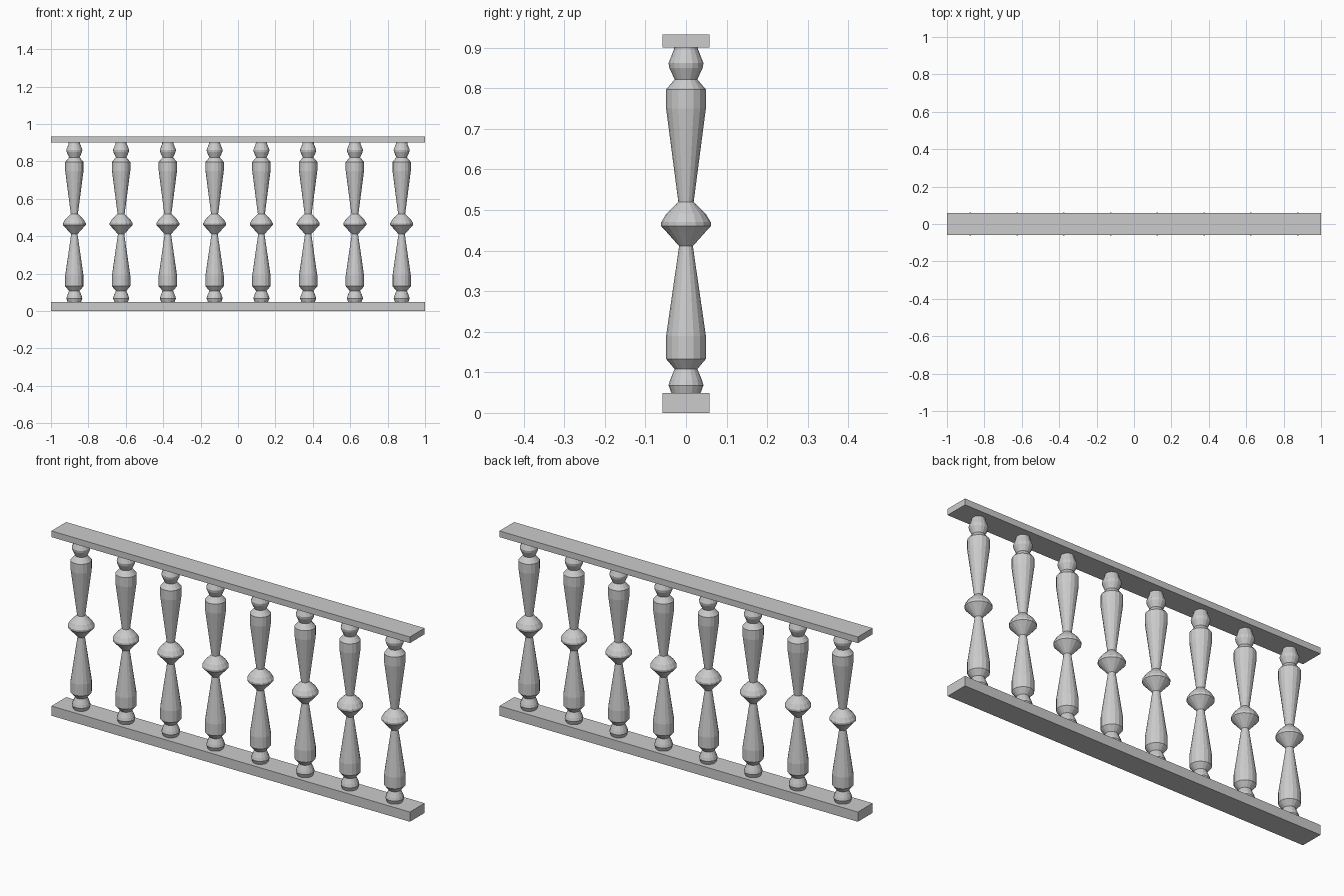
import bpy, bmesh, math

if "Cube" in bpy.data.objects:
    bpy.data.objects.remove(bpy.data.objects["Cube"])

SIDES = 16
# Turned baluster outline: (radius, height)
PROFILE = [
    (0.049, 0.002), (0.049, 0.03), (0.036, 0.049), (0.043, 0.068), (0.039, 0.082),
    (0.028, 0.108), (0.049, 0.133), (0.049, 0.19), (0.017, 0.411),
    (0.049, 0.447), (0.061, 0.460), (0.061, 0.470), (0.049, 0.490), (0.019, 0.520),
    (0.049, 0.750), (0.049, 0.797), (0.028, 0.822), (0.041, 0.850),
    (0.043, 0.862), (0.030, 0.895), (0.030, 0.901),
]


def add_object(name, bm):
    bmesh.ops.recalc_face_normals(bm, faces=bm.faces)
    mesh = bpy.data.meshes.new(name)
    bm.to_mesh(mesh)
    bm.free()
    obj = bpy.data.objects.new(name, mesh)
    bpy.context.collection.objects.link(obj)
    return obj


def rail(name, z0, z1):
    bm = bmesh.new()
    bmesh.ops.create_cube(bm, size=1)
    for v in bm.verts:
        v.co = (v.co.x * 2, v.co.y * 0.117, z0 + (v.co.z + 0.5) * (z1 - z0))
    return add_object(name, bm)


def baluster():
    bm = bmesh.new()
    rings = [[bm.verts.new((r * math.cos(2 * math.pi * i / SIDES),
                            r * math.sin(2 * math.pi * i / SIDES), z))
              for i in range(SIDES)] for r, z in PROFILE]
    for a, b in zip(rings, rings[1:]):
        for i in range(SIDES):
            j = (i + 1) % SIDES
            bm.faces.new((a[i], a[j], b[j], b[i]))
    bm.faces.new(rings[0][::-1])
    bm.faces.new(rings[-1])
    return add_object("baluster_1", bm)


# Bottom and top rails
rail("bottom_rail", 0.0, 0.049)
rail("top_rail", 0.901, 0.932)

# Row of eight identical balusters
first = baluster()
first.location.x = -0.875
for n in range(1, 8):
    copy = bpy.data.objects.new(f"baluster_{n + 1}", first.data)
    copy.location.x = -0.875 + 0.25 * n
    bpy.context.collection.objects.link(copy)
